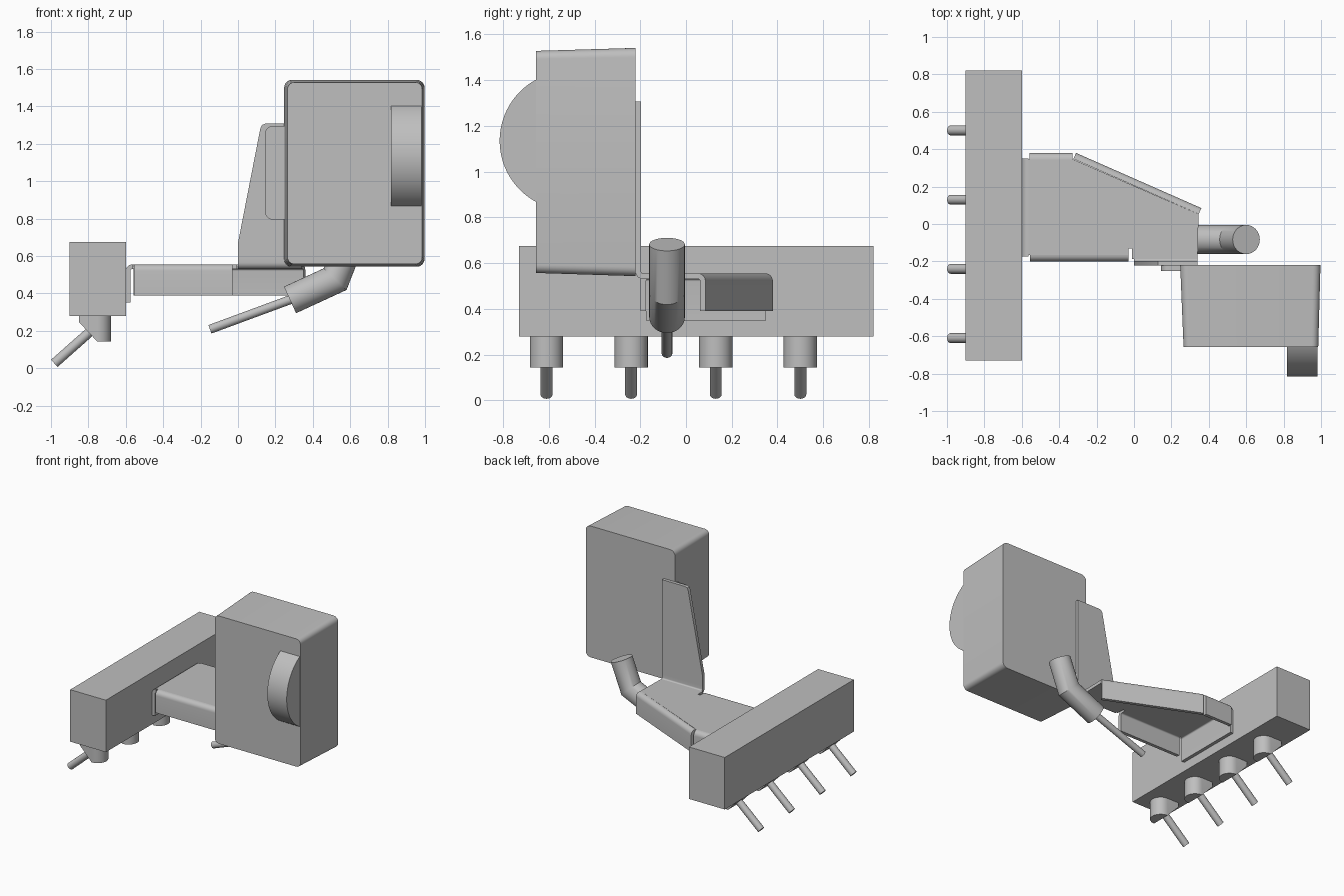
import bpy, bmesh, math
from mathutils import Vector

old = bpy.data.objects.get("Cube")
if old:
    bpy.data.objects.remove(old, do_unlink=True)

grey = bpy.data.materials.new("plain grey")
grey.use_nodes = True
grey.diffuse_color = (0.52, 0.52, 0.52, 1)
grey.node_tree.nodes["Principled BSDF"].inputs["Base Color"].default_value = grey.diffuse_color


def loft(name, rings, cut=None):
    """Skin a list of equal rings, cap both ends, optionally slice with a plane."""
    bm = bmesh.new()
    loops = [[bm.verts.new(p) for p in ring] for ring in rings]
    for a, b in zip(loops, loops[1:]):
        for i in range(len(a)):
            j = (i + 1) % len(a)
            bm.faces.new((a[i], a[j], b[j], b[i]))
    bm.faces.new(loops[0])
    bm.faces.new(loops[-1])
    if cut:
        geom = bm.verts[:] + bm.edges[:] + bm.faces[:]
        res = bmesh.ops.bisect_plane(bm, geom=geom, plane_co=cut[0],
                                     plane_no=cut[1], clear_outer=True)
        edges = [e for e in res["geom_cut"] if isinstance(e, bmesh.types.BMEdge)]
        bmesh.ops.holes_fill(bm, edges=edges, sides=0)
    bmesh.ops.recalc_face_normals(bm, faces=bm.faces[:])
    mesh = bpy.data.meshes.new(name)
    bm.to_mesh(mesh)
    bm.free()
    mesh.materials.append(grey)
    mesh.shade_smooth()
    mesh.set_sharp_from_angle(angle=math.radians(30))
    ob = bpy.data.objects.new(name, mesh)
    bpy.context.collection.objects.link(ob)
    return ob


def arc(cx, cy, r, start, end, n):
    return [(cx + r * math.cos(math.radians(start + (end - start) * i / n)),
             cy + r * math.sin(math.radians(start + (end - start) * i / n)))
            for i in range(n + 1)]


def rounded_rect(x0, x1, z0, z1, r):
    corners = ((x1 - r, z1 - r), (x0 + r, z1 - r), (x0 + r, z0 + r), (x1 - r, z0 + r))
    return [p for k, c in enumerate(corners) for p in arc(*c, r, 90 * k, 90 * k + 90, 6)]


def along_y(profile, y):
    return [(x, y, z) for x, z in profile]


def along_z(profile, z):
    return [(x, y, z) for x, y in profile]


def tube(name, points, r, n=32):
    """Round rod through points, with mitred corners."""
    pts = [Vector(p) for p in points]
    rings = []
    for i, p in enumerate(pts):
        d_in = (p - pts[i - 1]).normalized() if i else (pts[1] - p).normalized()
        d_out = (pts[i + 1] - p).normalized() if i + 1 < len(pts) else d_in
        normal = (d_in + d_out).normalized()
        u = Vector((0, 1, 0))
        v = d_in.cross(u)
        ring = []
        for k in range(n):
            a = math.tau * k / n
            off = (u * math.cos(a) + v * math.sin(a)) * r
            ring.append(p + off - d_in * (off.dot(normal) / d_in.dot(normal)))
        rings.append(ring)
    return loft(name, rings)


TOP, THICK, BEND = 0.555, 0.025, 0.035


def flange(name, a, b, end_z, up=False):
    """Sheet edge bent down (or up) along the outer line from a to b."""
    a, b = Vector((*a, 0)), Vector((*b, 0))
    d = (b - a).normalized()
    out = Vector((d.y, -d.x, 0))
    end = 2 * TOP - THICK - end_z if up else end_z
    prof = arc(-BEND, TOP - BEND, BEND, 90, 0, 6) + [(0, end), (-THICK, end)]
    prof += arc(-BEND, TOP - BEND, BEND - THICK, 0, 90, 6)
    if up:
        prof = [(o, 2 * TOP - THICK - z) for o, z in prof]
    return loft(name, [[p + out * o + Vector((0, 0, z)) for o, z in prof] for p in (a, b)])


# Manifold bar
bar = [(-0.9, 0.28), (-0.6, 0.28), (-0.6, 0.675), (-0.9, 0.675)]
loft("manifold_bar", [along_y(bar, -0.73), along_y(bar, 0.82)])

# Four nozzles with slanted faces and angled pins
for i in range(4):
    y = -0.61 + 0.37 * i
    section = arc(-0.752, y, 0.073, -90, 90, 16) + [(-0.85, y + 0.073), (-0.85, y - 0.073)]
    loft(f"nozzle_{i + 1}", [along_z(section, 0.144), along_z(section, 0.28)],
         cut=((-0.85, y, 0.246), (-0.73, 0, -0.69)))
    tube(f"nozzle_pin_{i + 1}", [(-0.78, y, 0.205), (-0.982, y, 0.026)], 0.026, 24)

# Sheet metal bracket
plate = [(-0.565, -0.165), (-0.03, -0.165), (-0.03, -0.13), (-0.01, -0.13),
         (-0.01, -0.187), (0.34, -0.187), (0.345, 0.053), (-0.324, 0.345), (-0.565, 0.345)]
loft("bracket_plate", [along_z(plate, TOP - THICK), along_z(plate, TOP)])
flange("bracket_front_flange", (-0.555, -0.2), (-0.03, -0.2), 0.39)
flange("bracket_back_flange", (-0.33, 0.38), (-0.56, 0.38), 0.39)
flange("bracket_slanted_flange", (0.36, 0.085), (-0.31, 0.38), 0.39)
flange("bracket_mounting_flange", (-0.6, 0.35), (-0.6, -0.175), 0.35)
flange("bracket_upright_bend", (0, -0.222), (0.34, -0.222), 0.59, up=True)
upright = [(0, 0.59), (0, 0.67), (0.12, 1.285), (0.128, 1.3), (0.145, 1.307),
           (0.34, 1.307), (0.34, 0.59)]
loft("bracket_upright", [along_y(upright, -0.222), along_y(upright, -0.222 + THICK)])

# Tapered housing with side lug
loft("housing", [along_y(rounded_rect(0.265, 0.985, 0.557, 1.528, 0.035), -0.657),
                 along_y(rounded_rect(0.247, 0.997, 0.543, 1.541, 0.04), -0.22)])
lug = rounded_rect(0.145, 0.4, 0.795, 1.295, 0.04)
loft("housing_lug", [along_y(lug, -0.25), along_y(lug, -0.222)])

# Round wheel cover bulging from the housing front
disc = arc(-0.511, 1.135, 0.304, 100, 260, 48)
loft("wheel_cover", [[(x, y, z) for y, z in disc] for x in (0.817, 0.98)])

# Elbow tube and thin lance
Y = -0.083
tube("elbow_tube", [(0.278, Y, 0.365), (0.519, Y, 0.476), (0.6, Y, 0.682)], 0.078)
tube("lance", [(0.3, Y, 0.374), (-0.15, Y, 0.208)], 0.024, 24)
